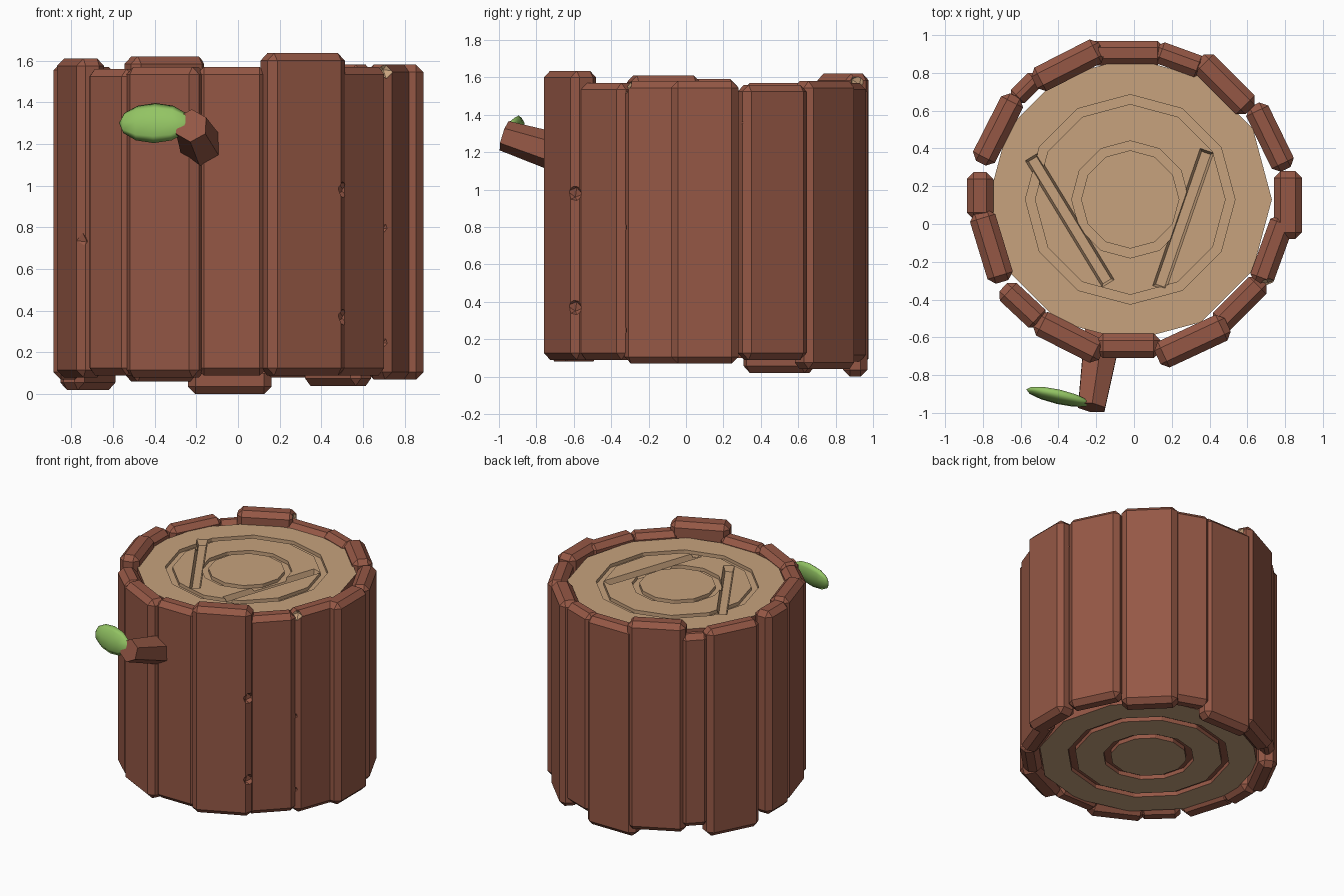
import bpy, bmesh, math
from mathutils import Vector, Matrix

if "Cube" in bpy.data.objects:
    bpy.data.objects.remove(bpy.data.objects["Cube"])


def material(name, rgb):
    m = bpy.data.materials.new(name)
    m.diffuse_color = (*rgb, 1)
    m.use_nodes = True
    m.node_tree.nodes["Principled BSDF"].inputs["Base Color"].default_value = m.diffuse_color
    return m


BARK = material("red brown bark", (0.30, 0.097, 0.06))
WOOD = material("tan wood", (0.57, 0.36, 0.205))
LEAF = material("leaf green", (0.29, 0.55, 0.125))
CX, CY = -0.02, 0.13


def finish(name, bm, mats, normals=True):
    if normals:
        bmesh.ops.recalc_face_normals(bm, faces=bm.faces)
    me = bpy.data.meshes.new(name)
    bm.to_mesh(me)
    bm.free()
    for m in mats:
        me.materials.append(m)
    ob = bpy.data.objects.new(name, me)
    bpy.context.scene.collection.objects.link(ob)
    return ob


def cut(ob, cutter):
    mod = ob.modifiers.new("cut", "BOOLEAN")
    mod.operation = "DIFFERENCE"
    mod.solver = "EXACT"
    mod.material_mode = "TRANSFER"
    mod.object = cutter
    cutter.hide_render = True
    cutter.hide_viewport = True


# Core: revolved profile with ring grooves on both end faces
def end_profile(z, dz):
    pts = [(0, z)]
    for a, b in ((0.26, 0.31), (0.505, 0.555)):
        pts += [(a, z), (a, z + dz), (b, z + dz), (b, z)]
    return pts


ZB, ZT, N = 0.10, 1.53, 12
prof = end_profile(ZB, 0.03) + [(0.75, ZB), (0.75, ZT)] + end_profile(ZT, -0.025)[::-1]
bm = bmesh.new()
rows = []
for r, z in prof:
    if r == 0:
        rows.append([bm.verts.new((CX, CY, z))] * N)
    else:
        rows.append([bm.verts.new((CX + r * math.cos(2 * math.pi * i / N),
                                   CY + r * math.sin(2 * math.pi * i / N), z)) for i in range(N)])
for lo, hi in zip(rows, rows[1:]):
    for i in range(N):
        j = (i + 1) % N
        vs = list(dict.fromkeys([lo[i], lo[j], hi[j], hi[i]]))
        bm.faces.new(vs)
for f in bm.faces:
    c = f.calc_center_median()
    r = math.hypot(c.x - CX, c.y - CY)
    side = r > 0.7 and abs(f.normal.z) < 0.1 and ZB + 0.1 < c.z < ZT - 0.1
    groove = ZB + 0.005 < c.z < 0.5
    f.material_index = 0 if side or groove else 1
core = finish("trunk_core", bm, [BARK, WOOD])

# Two slanted cuts in the top face
for k, (x0, y0, x1, y1) in enumerate([(-0.55, 0.365, -0.13, -0.325), (0.39, 0.40, 0.13, -0.35)]):
    bm = bmesh.new()
    bmesh.ops.create_cube(bm, size=1)
    length = math.hypot(x1 - x0, y1 - y0)
    for v in bm.verts:
        low = v.co.z < 0
        v.co = Vector((v.co.x * (length - 0.05 * low), v.co.y * (0.05 if low else 0.10), v.co.z * 0.08))
    rot = Matrix.Rotation(math.atan2(y1 - y0, x1 - x0), 4, "Z")
    bm.transform(Matrix.Translation(((x0 + x1) / 2, (y0 + y1) / 2, ZT)) @ rot)
    cut(core, finish("slash_cutter_%d" % k, bm, [WOOD]))

# Bark planks: x, y, angle, width, thickness, bottom, top
PLANKS = [
    (-0.35, 0.84, 27, 0.40, 0.14, 0.06, 1.62),
    (-0.04, 0.905, 0, 0.40, 0.13, 0.00, 1.56),
    (0.24, 0.87, -20, 0.28, 0.12, 0.08, 1.57),
    (0.48, 0.74, -45, 0.38, 0.14, 0.04, 1.58),
    (0.72, 0.46, -64, 0.38, 0.13, 0.09, 1.56),
    (0.815, 0.10, -90, 0.36, 0.15, 0.07, 1.58),
    (0.73, -0.14, 70, 0.38, 0.13, 0.07, 1.58),
    (0.56, -0.42, 45, 0.34, 0.13, 0.09, 1.57),
    (0.31, -0.62, 25, 0.41, 0.15, 0.09, 1.635),
    (-0.03, -0.645, 0, 0.34, 0.13, 0.09, 1.57),
    (-0.345, -0.60, -27, 0.39, 0.14, 0.08, 1.57),
    (-0.59, -0.43, -43, 0.28, 0.13, 0.09, 1.56),
    (-0.755, -0.12, -73, 0.39, 0.14, 0.08, 1.61),
    (-0.815, 0.15, 90, 0.25, 0.14, 0.07, 1.59),
    (-0.72, 0.50, 63, 0.40, 0.13, 0.02, 1.57),
    (-0.57, 0.72, 45, 0.20, 0.10, 0.10, 1.54),
]
planks = []
for k, (x, y, ang, w, t, z0, z1) in enumerate(PLANKS):
    bm = bmesh.new()
    bmesh.ops.create_cube(bm, size=1)
    bm.transform(Matrix.Diagonal((w, t, z1 - z0, 1)))
    bmesh.ops.bevel(bm, geom=bm.edges[:], offset=0.036, segments=1, affect="EDGES", profile=0.5)
    bm.transform(Matrix.Translation((x, y, (z0 + z1) / 2)) @ Matrix.Rotation(math.radians(ang), 4, "Z"))
    planks.append(finish("bark_plank_%02d" % k, bm, [BARK]))

# Small nicks in plank edges: plank, x, y, z, wood showing
NICKS = [
    (6, 0.71, -0.33, 1.56, 1), (0, -0.15, 0.92, 1.58, 1),
    (8, 0.52, -0.60, 0.98, 0), (8, 0.52, -0.60, 0.37, 0),
    (6, 0.71, -0.36, 0.80, 0), (6, 0.71, -0.36, 0.25, 0),
    (12, -0.76, -0.34, 0.74, 0), (4, 0.84, 0.26, 1.36, 0),
]
for k, (p, x, y, z, wood) in enumerate(NICKS):
    bm = bmesh.new()
    bmesh.ops.create_icosphere(bm, subdivisions=1, radius=0.05)
    bm.transform(Matrix.Translation((x, y, z)) @ Matrix.Rotation(0.4, 4, "X"))
    cut(planks[p], finish("nick_cutter_%d" % k, bm, [WOOD if wood else BARK]))

# Branch stub: tapered six-sided prism
a, b = Vector((-0.165, -0.58, 1.165)), Vector((-0.225, -0.972, 1.288))
bm = bmesh.new()
bmesh.ops.create_cone(bm, cap_ends=True, segments=6, radius1=0.112, radius2=0.082, depth=(b - a).length)
bm.transform(Matrix.Translation((a + b) / 2) @ (b - a).to_track_quat("Z", "Y").to_matrix().to_4x4())
finish("branch_stub", bm, [BARK])

# Leaf: flattened pointed lens
bm = bmesh.new()
bmesh.ops.create_uvsphere(bm, u_segments=8, v_segments=6, radius=1)
bm.transform(Matrix.Rotation(math.pi / 2, 4, "Y"))
bm.transform(Matrix.Translation((-0.40, -0.915, 1.30)) @ Matrix.Rotation(math.radians(-13), 4, "Z")
             @ Matrix.Rotation(math.radians(-12), 4, "X") @ Matrix.Diagonal((0.175, 0.035, 0.098, 1)))
for f in bm.faces:
    f.smooth = True
finish("leaf", bm, [LEAF])
